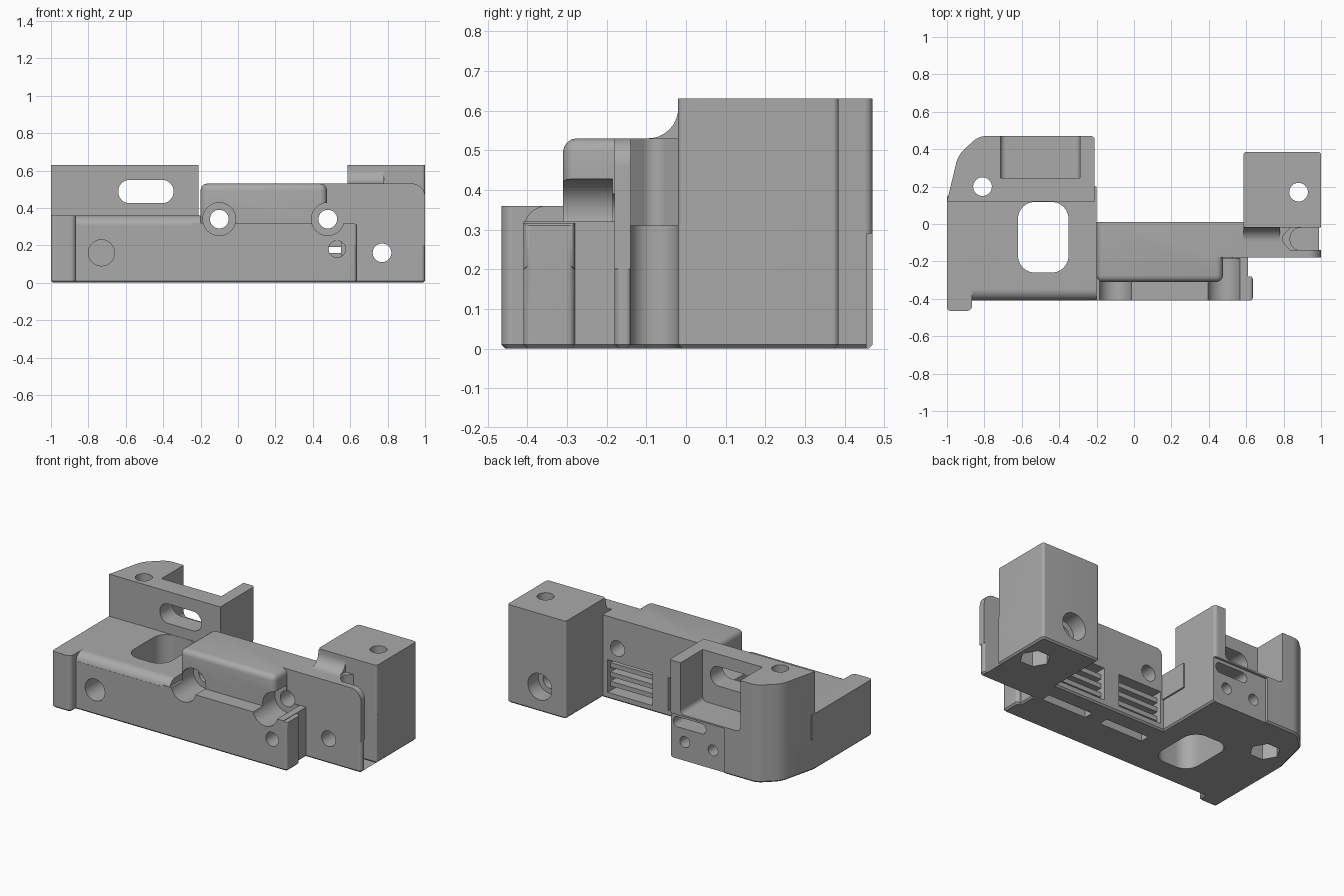
import bpy, bmesh, math
from mathutils import Vector

if "Cube" in bpy.data.objects:
    bpy.data.objects.remove(bpy.data.objects["Cube"], do_unlink=True)

grey = bpy.data.materials.new("plain grey")
grey.use_nodes = True
colour = (0.4, 0.4, 0.4, 1)
grey.diffuse_color = colour
grey.node_tree.nodes["Principled BSDF"].inputs["Base Color"].default_value = colour


def rounded(points, steps=8):
    """Turn (u, v[, radius]) corners into an outline with arcs."""
    out = []
    n = len(points)
    for i, p in enumerate(points):
        c = Vector(p[:2])
        r = p[2] if len(p) > 2 else 0
        if not r:
            out.append(c)
            continue
        a = (Vector(points[i - 1][:2]) - c).normalized()
        b = (Vector(points[(i + 1) % n][:2]) - c).normalized()
        half = a.angle(b) / 2
        start, end = c + a * r / math.tan(half), c + b * r / math.tan(half)
        centre = c + (a + b).normalized() * r / math.sin(half)
        for k in range(steps + 1):
            d = start.lerp(end, k / steps) - centre
            out.append(centre + d.normalized() * r)
    return out


def prism(name, points, axis, lo, hi, bevel=0, rule=None, segments=4):
    """Extrude an outline along an axis; bevel the edges picked by the rule."""
    place = {"x": lambda p, t: (t, p[0], p[1]),
             "y": lambda p, t: (p[0], t, p[1]),
             "z": lambda p, t: (p[0], p[1], t)}[axis]
    bm = bmesh.new()
    face = bm.faces.new([bm.verts.new(place(p, lo)) for p in rounded(points)])
    ext = bmesh.ops.extrude_face_region(bm, geom=[face])["geom"]
    shift = Vector(place((0, 0), hi - lo))
    for v in ext:
        if isinstance(v, bmesh.types.BMVert):
            v.co += shift
    bmesh.ops.recalc_face_normals(bm, faces=bm.faces)
    if bevel:
        edges = [e for e in bm.edges if rule(e.verts[0].co, e.verts[1].co)]
        bmesh.ops.bevel(bm, geom=edges, offset=bevel, segments=segments,
                        profile=0.5, affect="EDGES")
    mesh = bpy.data.meshes.new(name)
    bm.to_mesh(mesh)
    bm.free()
    mesh.materials.append(grey)
    ob = bpy.data.objects.new(name, mesh)
    bpy.context.scene.collection.objects.link(ob)
    return ob


def rect(u0, u1, v0, v1, r=0):
    return [(u0, v0, r), (u1, v0, r), (u1, v1, r), (u0, v1, r)]


def circle(u, v, r, n=32):
    return [(u + r * math.cos(math.tau * i / n), v + r * math.sin(math.tau * i / n))
            for i in range(n)]


def box(name, x, y, z, **kw):
    return prism(name, rect(*x, *y), "z", *z, **kw)


# Whole footprint as a slab with a small chamfer underneath
rear_corner = [(-0.21, 0.47, 0.02), (-0.83, 0.47, 0.10), (-0.94, 0.37, 0.15), (-1, 0.12)]
footprint = [(-1, -0.465, 0.02), (-0.865, -0.465, 0.03), (-0.865, -0.41), (0.635, -0.41, 0.02),
             (0.635, -0.28, 0.02), (0.61, -0.28), (0.61, -0.18), (1, -0.18, 0.02),
             (1, -0.14, 0.01), (0.835, -0.14, 0.055), (0.835, -0.02, 0.055), (1, -0.02, 0.01),
             (1, 0.385, 0.015), (0.585, 0.385, 0.015), (0.585, 0.01), (-0.21, 0.01)] + rear_corner
body = prism("mounting_bracket", footprint, "z", 0, 0.31, bevel=0.01, segments=1,
             rule=lambda a, b: a.z < 0.001 and b.z < 0.001)

# Raised parts that stand on the slab
adds = [
    prism("low_deck", [(-0.41, 0.2), (0.2, 0.2), (0.2, 0.36), (-0.41, 0.36, 0.06)],
          "x", -0.9, -0.2),
    prism("front_lip", [(-1, -0.465, 0.02), (-0.865, -0.465, 0.03), (-0.865, 0.15), (-1, 0.15)],
          "z", 0.2, 0.36),
    prism("rear_wall", [(-1, 0.12), (-0.21, 0.12)] + rear_corner[:-1], "z", 0.2, 0.63),
    box("centre_block", (-0.2, 0.475), (-0.31, 0.01), (0.2, 0.53), bevel=0.035,
        rule=lambda a, b: max(a.z, b.z) > 0.5 and min(a.y, b.y) < 0),
    box("front_ledge", (-0.25, 0.61), (-0.41, -0.25), (0.2, 0.32)),
    box("ledge_end", (0.4, 0.61), (-0.41, -0.15), (0.2, 0.32)),
    box("ledge_tab", (0.55, 0.635), (-0.41, -0.28), (0.2, 0.317), bevel=0.015,
        rule=lambda a, b: min(a.x, b.x) > 0.6),
    prism("side_wing", [(0.4, 0.2), (1, 0.2), (1, 0.53, 0.07), (0.4, 0.53)],
          "y", -0.18, -0.14),
    prism("wing_web", [(0.4, -0.16), (0.835, -0.16), (0.835, -0.14, 0.01),
                       (0.78, -0.08, 0.04), (0.835, -0.02), (0.835, 0.01), (0.4, 0.01)],
          "z", 0.2, 0.53),
    prism("post_fillet", [(0.05, 0.4), (0.05, 0.62), (-0.02, 0.62), (-0.02, 0.53, 0.075),
                          (-0.14, 0.53), (-0.14, 0.4)], "x", 0.585, 0.78),
    prism("rear_post", rect(0.585, 1, -0.02, 0.385, 0.015), "z", 0.2, 0.63),
]

# Holes, slots and pockets
cuts = [
    prism("deck_slot", rect(-0.62, -0.35, -0.26, 0.118, 0.09), "z", -0.1, 0.6),
    prism("wall_slot", rect(-0.64, -0.345, 0.425, 0.55, 0.06), "y", 0.05, 0.6),
    prism("rear_pocket", [(-0.715, 0.30, 0.03), (-0.29, 0.30, 0.03), (-0.29, 0.8), (-0.715, 0.8)],
          "y", 0.245, 0.6),
    box("switch_recess", (-0.60, -0.1), (0.455, 0.6), (-0.1, 0.29)),
    prism("switch_slot", rect(-0.46, -0.23, 0.205, 0.27, 0.03), "y", 0.3, 0.6),
    prism("deck_bore", circle(-0.73, 0.16, 0.07), "y", -0.6, -0.2),
    prism("small_bore", circle(0.53, 0.18, 0.045), "y", -0.6, -0.1),
    prism("wing_bore", circle(0.77, 0.16, 0.05), "y", -0.6, 0.6),
    prism("wing_counterbore", circle(0.77, 0.16, 0.085), "y", 0.28, 0.6),
]
for x in (-0.1, 0.48):
    cuts.append(prism("screw_counterbore", circle(x, 0.34, 0.088), "y", -0.6, -0.185))
    cuts.append(prism("screw_bore", circle(x, 0.34, 0.05), "y", -0.6, 0.2))
for x in (-0.51, -0.31):
    cuts.append(prism("switch_hole", circle(x, 0.12, 0.035), "y", 0.3, 0.6))
for x, y in ((-0.81, 0.2), (0.88, 0.17)):
    cuts.append(prism("post_bore", circle(x, y, 0.05), "z", -0.1, 0.8))
    cuts.append(prism("nut_pocket", circle(x, y, 0.09, 6), "z", -0.1, 0.1))
windows = [(-0.19, 0.12), (0.23, 0.55)]
for span in windows:
    cuts.append(box("rear_window", span, (-0.16, 0.1), (0.04, 0.25)))
    cuts.append(box("floor_slot", span, (-0.16, -0.10), (-0.1, 0.1)))


def combine(target, tools, operation):
    for tool in tools:
        mod = target.modifiers.new(tool.name, "BOOLEAN")
        mod.operation = operation
        mod.solver = "EXACT"
        mod.object = tool
    bpy.context.view_layer.update()
    graph = bpy.context.evaluated_depsgraph_get()
    mesh = bpy.data.meshes.new_from_object(target.evaluated_get(graph))
    target.modifiers.clear()
    target.data = mesh
    for tool in tools:
        bpy.data.objects.remove(tool, do_unlink=True)


combine(body, adds, "UNION")
combine(body, cuts, "DIFFERENCE")
body.data.materials.clear()
body.data.materials.append(grey)

# Louvre ribs across the rear windows
for side, (x0, x1) in zip(("right", "left"), windows):
    for z in (0.07, 0.13, 0.19):
        box(side + "_window_rib", (x0 - 0.01, x1 + 0.01), (-0.09, -0.02), (z, z + 0.03))

bpy.ops.object.select_all(action="DESELECT")
body.select_set(True)
bpy.context.view_layer.objects.active = body
bpy.ops.object.shade_smooth_by_angle(angle=math.radians(30))
